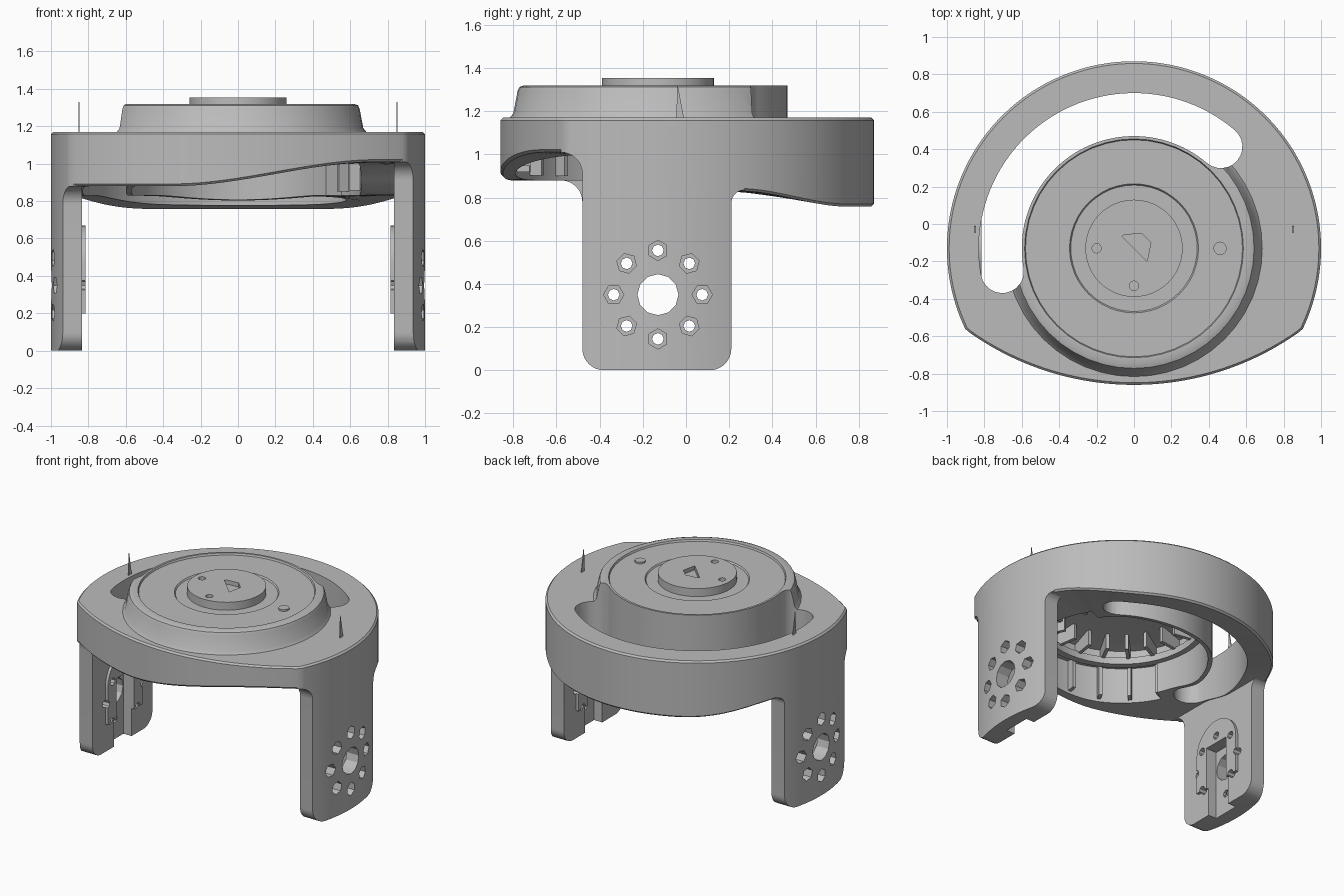
import bpy, bmesh, math
from math import sin, cos, radians, sqrt, pi
from mathutils import Vector

if "Cube" in bpy.data.objects:
    bpy.data.objects.remove(bpy.data.objects["Cube"])

CY = -0.13          # y of the round housing axis
AXIS_Z = 0.35       # height of the leg pivot
TOP = 1.17          # top of the ring deck

grey = bpy.data.materials.new("plain grey")
grey.use_nodes = True
COLOUR = (0.5, 0.5, 0.5, 1)
grey.diffuse_color = COLOUR
grey.node_tree.nodes["Principled BSDF"].inputs["Base Color"].default_value = COLOUR
parts = []


def finish(name, bm, keep=True):
    bmesh.ops.recalc_face_normals(bm, faces=bm.faces)
    me = bpy.data.meshes.new(name)
    bm.to_mesh(me)
    bm.free()
    ob = bpy.data.objects.new(name, me)
    bpy.context.scene.collection.objects.link(ob)
    me.materials.append(grey)
    if keep:
        parts.append(ob)
    else:
        ob.hide_render = True
    return ob


def prism(name, pts, axis, a, b, keep=True):
    """Extrude a 2D outline along x (pts are y, z) or z (pts are x, y)."""
    bm = bmesh.new()
    place = (lambda p, d: (d, *p)) if axis == "x" else (lambda p, d: (*p, d))
    lo = [bm.verts.new(place(p, a)) for p in pts]
    hi = [bm.verts.new(place(p, b)) for p in pts]
    bm.faces.new(lo)
    bm.faces.new(hi)
    for i in range(len(pts)):
        j = (i + 1) % len(pts)
        bm.faces.new((lo[i], lo[j], hi[j], hi[i]))
    return finish(name, bm, keep)


def grid_loft(name, sections):
    """Join closed cross-sections into a closed ring."""
    bm = bmesh.new()
    rows = [[bm.verts.new(p) for p in s] for s in sections]
    n = len(rows[0])
    for i, row in enumerate(rows):
        nxt = rows[(i + 1) % len(rows)]
        for j in range(n):
            k = (j + 1) % n
            bm.faces.new((row[j], row[k], nxt[k], nxt[j]))
    bmesh.ops.remove_doubles(bm, verts=bm.verts, dist=0.0001)
    return finish(name, bm)


def revolve(name, profile, steps=48):
    return grid_loft(name, [[polar(r, 360 * i / steps) + (z,) for r, z in profile]
                            for i in range(steps)])


def arc(cx, cy, r, a0, a1, n=8):
    return [(cx + r * cos(radians(a0 + (a1 - a0) * i / n)),
             cy + r * sin(radians(a0 + (a1 - a0) * i / n))) for i in range(n + 1)]


def polar(r, deg):
    return (r * cos(radians(deg)), CY + r * sin(radians(deg)))


def boolean(ob, cutter, mode="DIFFERENCE"):
    mod = ob.modifiers.new("cut", "BOOLEAN")
    mod.operation, mod.object, mod.solver = mode, cutter, "EXACT"
    bpy.context.view_layer.update()
    dg = bpy.context.evaluated_depsgraph_get()
    me = bpy.data.meshes.new_from_object(ob.evaluated_get(dg))
    ob.modifiers.clear()
    ob.data = me
    bpy.data.objects.remove(cutter)


def ease(t):
    t = max(0, min(1, t))
    return t * t * (3 - 2 * t)


def outer_radius(deg):
    # round back, flatter front arc
    s, c = sin(radians(deg)), cos(radians(deg))
    return min(1, 0.793 * s + sqrt(1.523 ** 2 - (0.793 * c) ** 2))


def bottom(x, y):
    front = 0.88 + 0.13 * ease((x + 0.35) / 1.1)
    back = 0.83 - 0.072 * ease((y - 0.25) / 0.5)
    t = ease((y + 0.3) / 0.3)
    return front * (1 - t) + back * t


def slot_cutter():
    mid, cap, a0, a1 = 0.715, 0.115, 49.5, 190
    pts = arc(0, CY, mid + cap, a0, a1, 48)
    pts += arc(*polar(mid, a1), cap, a1, a1 + 180, 12)[1:]
    pts += arc(0, CY, mid - cap, a1, a0, 48)[1:]
    pts += arc(*polar(mid, a0), cap, a0 + 180, a0 + 360, 12)[1:-1]
    return prism("slot_cutter", pts, "z", 0.5, 1.6, False)


# Ring body with a sloping underside
sections = []
for i in range(240):
    d = i * 1.5
    inner, outer = (0.57 if 34 < d < 206 else 0.66), outer_radius(d)
    section = []
    for r, top in ((outer, False), (outer - 0.012, False), (inner, False),
                   (inner, True), (outer - 0.012, True), (outer, True)):
        x, y = polar(r, d)
        edge = 0.012 if r == outer else 0
        section.append((x, y, TOP - edge if top else bottom(x, y) + edge))
    sections.append(section)
ring = grid_loft("ring_body", sections)
boolean(ring, slot_cutter())

# Domed housing with rim, recessed plate and central disc
dome = revolve("housing", [
    (0.69, 1.165), (0.67, 1.19), (0.65, 1.295), (0.642, 1.312), (0.62, 1.32),
    (0.585, 1.32), (0.58, 1.307), (0.345, 1.307), (0.338, 1.297), (0.26, 1.297),
    (0.26, 1.355), (0, 1.355), (0, 1.25), (0.42, 1.25), (0.57, 1.22),
    (0.57, 1.14), (0.69, 1.14)])
boolean(dome, slot_cutter())
for x, y in ((-0.2, CY), (0, CY - 0.2)):
    boolean(dome, prism("pin_hole", arc(x, y, 0.025, 0, 330, 11), "z", 1.325, 1.5, False))
boolean(dome, prism("pointer_recess", [(-0.07, -0.06), (0.04, -0.05), (0.09, -0.1),
                                       (0.07, -0.2)], "z", 1.325, 1.5, False))
prism("locating_pin", arc(0.46, CY, 0.036, 0, 330, 11), "z", 1.29, 1.319)

# Inner grille: hoop, ceiling spokes and wall ribs
revolve("grille_hoop", [(0.53, 1.1), (0.58, 1.1), (0.58, 1.15), (0.53, 1.15)])


def radial_bar(name, deg, r0, r1, z0, z1, half=0.012):
    u = Vector((cos(radians(deg)), sin(radians(deg))))
    v = Vector((-u.y, u.x)) * half
    c = Vector((0, CY))
    pts = [c + u * r0 - v, c + u * r1 - v, c + u * r1 + v, c + u * r0 + v]
    prism(name, [tuple(p) for p in pts], "z", z0, z1)


for i in range(20):
    d = i * 18 + 9
    radial_bar("ceiling_spoke", d, 0.4, 0.575, 1.14, 1.26)
    if d > 206 or d < 34:
        z0 = bottom(*polar(0.62, d)) + 0.02
        radial_bar("wall_rib", d, 0.6, 0.68, z0, 1.16)


# Legs with pivot holes, inner pad and horn slot
def leg(name, side, z_front):
    y0, y1, rc = -0.48, 0.21, 0.1
    pts = arc(y0 + rc, rc, rc, 180, 270) + arc(y1 - rc, rc, rc, 270, 360)
    pts += arc(y1 + 0.06, 0.775, 0.06, 180, 90, 5)
    pts += [(y1 + 0.06, z_front + 0.08), (y0 - 0.1, z_front + 0.08)]
    pts += arc(y0 - 0.1, z_front - 0.1, 0.1, 90, 0, 6)
    ob = prism(name, pts, "x", side * 0.835, side * 1.2)
    outline = [polar(outer_radius(i * 1.5), i * 1.5) for i in range(240)]
    boolean(ob, prism("outline", outline, "z", -0.5, 1.6, False), "INTERSECT")
    pad = [(CY - 0.2, 0.2), (CY + 0.2, 0.2)] + arc(CY, 0.47, 0.2, 0, 180, 16)
    pad_ob = prism(name + "_pad", pad, "x", side * 0.815, side * 0.85)

    def cut(target, outline_pts, a, b):
        boolean(target, prism("cutter", outline_pts, "x", side * a, side * b, False))

    w = 0.1
    horn = [(CY - w, -0.1), (CY + w, -0.1), (CY + w, 0.5), (CY - w, 0.5)]
    for target in (ob, pad_ob):
        cut(target, horn, 0.7, 0.9)
        cut(target, arc(CY, AXIS_Z, 0.095, 0, 330, 11), 0.7, 1.2)
    for k in range(8):
        a = k * pi / 4
        y, z = CY + 0.205 * cos(a), AXIS_Z + 0.205 * sin(a)
        cut(ob, arc(y, z, 0.047, k * 15, k * 15 + 300, 5), 0.92, 1.2)
        for target in (ob, pad_ob):
            cut(target, arc(y, z, 0.027, 0, 315, 7), 0.7, 1.2)


leg("left_leg", 1, 1.01)
leg("right_leg", -1, 0.88)

# Thin upright pointers on the deck
for side in (1, -1):
    prism("deck_pointer", [(-0.045, 1.16), (-0.008, 1.16), (-0.025, 1.25), (-0.04, 1.33)],
          "x", side * 0.85 - 0.003, side * 0.85 + 0.003)

# Smooth shading with sharp edges kept
for ob in bpy.context.view_layer.objects:
    ob.select_set(ob in parts)
bpy.context.view_layer.objects.active = ring
bpy.ops.object.shade_smooth_by_angle(angle=radians(28))
